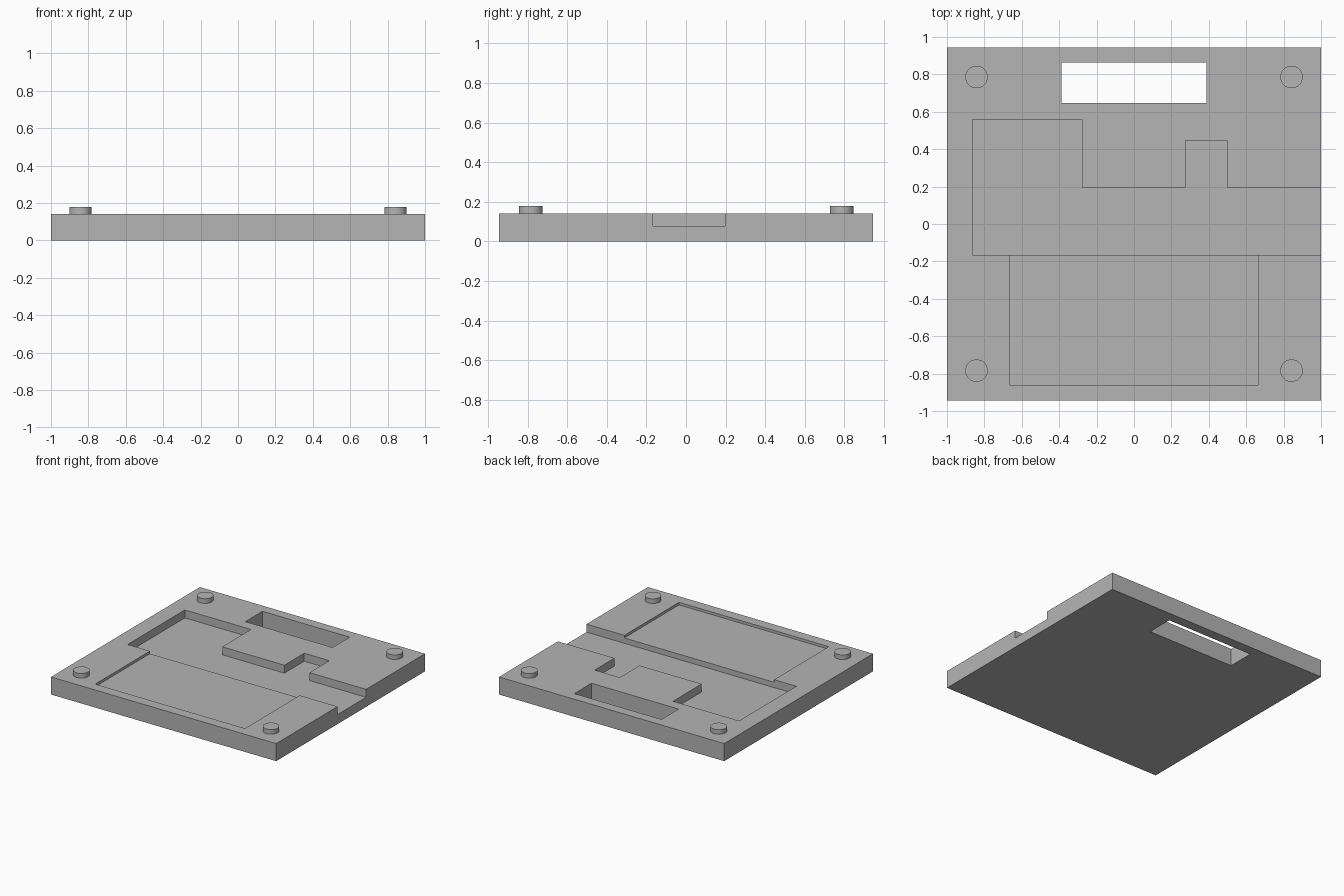
import bpy
import bmesh
import math

cube = bpy.data.objects.get("Cube")
if cube:
    bpy.data.objects.remove(cube, do_unlink=True)

TOP = 0.141           # upper face of the plate
DEEP_FLOOR = 0.077    # floor of the deep channel
SHALLOW_FLOOR = 0.12  # floor of the shallow tray
PEG_TOP = 0.178
HALF_Y = 0.944

grey = bpy.data.materials.new("plain_grey")
grey.use_nodes = True
colour = (0.46, 0.46, 0.46, 1.0)
grey.diffuse_color = colour
grey.node_tree.nodes["Principled BSDF"].inputs["Base Color"].default_value = colour


def prism(name, outline, z0, z1):
    """Extrude a flat outline from z0 up to z1."""
    bm = bmesh.new()
    face = bm.faces.new([bm.verts.new((x, y, z0)) for x, y in outline])
    out = bmesh.ops.extrude_face_region(bm, geom=[face])
    raised = [v for v in out["geom"] if isinstance(v, bmesh.types.BMVert)]
    bmesh.ops.translate(bm, verts=raised, vec=(0, 0, z1 - z0))
    bmesh.ops.recalc_face_normals(bm, faces=bm.faces)
    mesh = bpy.data.meshes.new(name)
    bm.to_mesh(mesh)
    bm.free()
    mesh.materials.append(grey)
    obj = bpy.data.objects.new(name, mesh)
    bpy.context.collection.objects.link(obj)
    return obj


def rect(x0, x1, y0, y1):
    return [(x0, y0), (x1, y0), (x1, y1), (x0, y1)]


def cut(target, cutter):
    """Subtract the cutter, then discard it."""
    cutter.hide_render = True
    mod = target.modifiers.new(cutter.name, 'BOOLEAN')
    mod.operation = 'DIFFERENCE'
    mod.solver = 'EXACT'
    mod.object = cutter
    bpy.ops.object.select_all(action='DESELECT')
    bpy.context.view_layer.objects.active = target
    target.select_set(True)
    bpy.ops.object.modifier_apply(modifier=mod.name)
    bpy.data.objects.remove(cutter, do_unlink=True)


# Base plate
plate = prism("base_plate", rect(-1, 1, -HALF_Y, HALF_Y), 0, TOP)

# Deep channel with two bays, open at the +x edge
channel = [(-0.864, -0.166), (1.1, -0.166), (1.1, 0.196), (0.498, 0.196),
           (0.498, 0.447), (0.275, 0.447), (0.275, 0.196), (-0.277, 0.196),
           (-0.277, 0.56), (-0.864, 0.56)]
cut(plate, prism("channel_cutter", channel, DEEP_FLOOR, 0.3))

# Shallow tray that runs into the channel
cut(plate, prism("tray_cutter", rect(-0.666, 0.664, -0.86, -0.1), SHALLOW_FLOOR, 0.3))

# Slot through the plate
cut(plate, prism("slot_cutter", rect(-0.388, 0.387, 0.647, 0.864), -0.1, 0.3))

# Round locating pegs at the four corners
SIDES = 48
for side, x in (("right", -0.842), ("left", 0.842)):
    for end, y in (("front", -0.784), ("back", 0.786)):
        ring = [(x + 0.06 * math.cos(math.tau * i / SIDES),
                 y + 0.06 * math.sin(math.tau * i / SIDES)) for i in range(SIDES)]
        peg = prism(f"{end}_{side}_peg", ring, TOP, PEG_TOP)
        bpy.ops.object.select_all(action='DESELECT')
        bpy.context.view_layer.objects.active = peg
        peg.select_set(True)
        bpy.ops.object.shade_smooth_by_angle(angle=math.radians(30))
